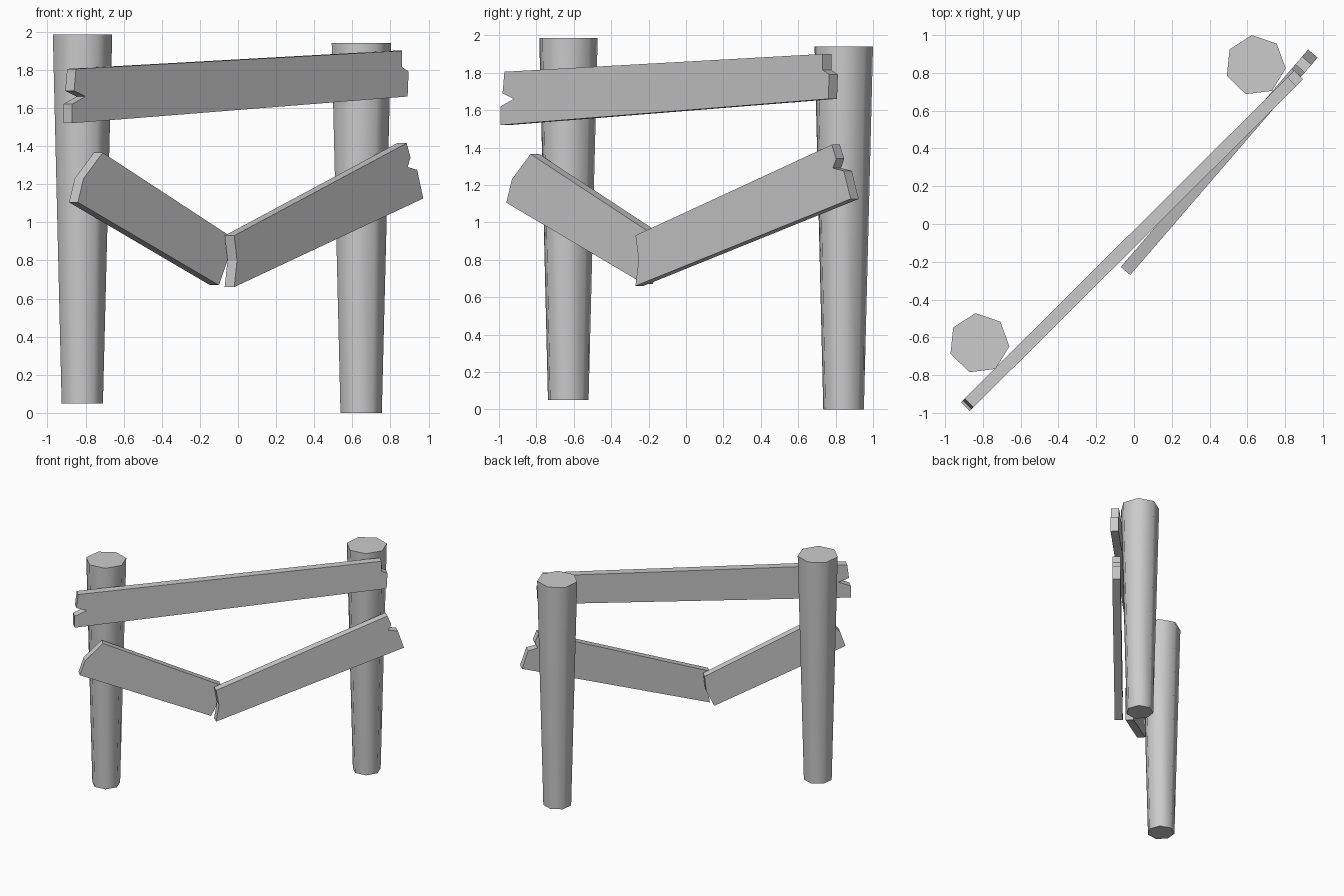
import bpy, bmesh, math
from mathutils import Vector

cube = bpy.data.objects.get("Cube")
if cube:
    bpy.data.objects.remove(cube, do_unlink=True)

# One weathered grey for everything
grey = bpy.data.materials.new("weathered_grey")
grey.use_nodes = True
colour = (0.6, 0.6, 0.6, 1)
grey.diffuse_color = colour
grey.node_tree.nodes["Principled BSDF"].inputs["Base Color"].default_value = colour

THICKNESS = 0.066


def finish(name, bm):
    bmesh.ops.recalc_face_normals(bm, faces=bm.faces)
    mesh = bpy.data.meshes.new(name)
    bm.to_mesh(mesh)
    bm.free()
    mesh.materials.append(grey)
    obj = bpy.data.objects.new(name, mesh)
    bpy.context.collection.objects.link(obj)
    return obj


def post(name, x, y, bottom, top):
    """Seven-sided post, wider at the top."""
    bpy.ops.mesh.primitive_cone_add(
        vertices=7, radius1=0.112, radius2=0.161, depth=top - bottom,
        location=(x, y, (bottom + top) / 2), rotation=(0, 0, math.radians(7)))
    obj = bpy.context.object
    obj.name = name
    obj.data.materials.append(grey)
    bpy.ops.object.shade_smooth_by_angle(angle=math.radians(60))


def plank(name, outline, start, slope):
    """Broken board: (x, z) outline laid on an upright plane y = start + slope * x."""
    bm = bmesh.new()
    face = bm.faces.new([bm.verts.new((x, start + slope * x, z)) for x, z in outline])
    back = Vector((-slope, 1, 0)).normalized() * THICKNESS
    extruded = bmesh.ops.extrude_face_region(bm, geom=[face], use_keep_orig=True)
    moved = [v for v in extruded["geom"] if isinstance(v, bmesh.types.BMVert)]
    bmesh.ops.translate(bm, verts=moved, vec=back)
    finish(name, bm)


# Posts
post("right_post", -0.82, -0.632, 0.05, 1.985)
post("left_post", 0.643, 0.84, 0, 1.94)

# Top rail, notched at one end and stepped at the other
plank("top_plank", [
    (-0.85, 1.805), (-0.86, 1.69), (-0.80, 1.66), (-0.87, 1.62), (-0.87, 1.52),
    (0.89, 1.66), (0.895, 1.79), (0.86, 1.815), (0.86, 1.9)], -0.125, 0.995)

# Lower rail, snapped in two
plank("lower_right_plank", [
    (-0.71, 1.365), (-0.81, 1.23), (-0.84, 1.105), (-0.10, 0.67),
    (-0.055, 0.8), (-0.045, 0.93)], -0.125, 0.995)
plank("lower_left_plank", [
    (-0.02, 0.93), (-0.005, 0.8), (-0.02, 0.66), (0.972, 1.125),
    (0.94, 1.275), (0.89, 1.29), (0.905, 1.34), (0.885, 1.415)], -0.247, 1.16)
